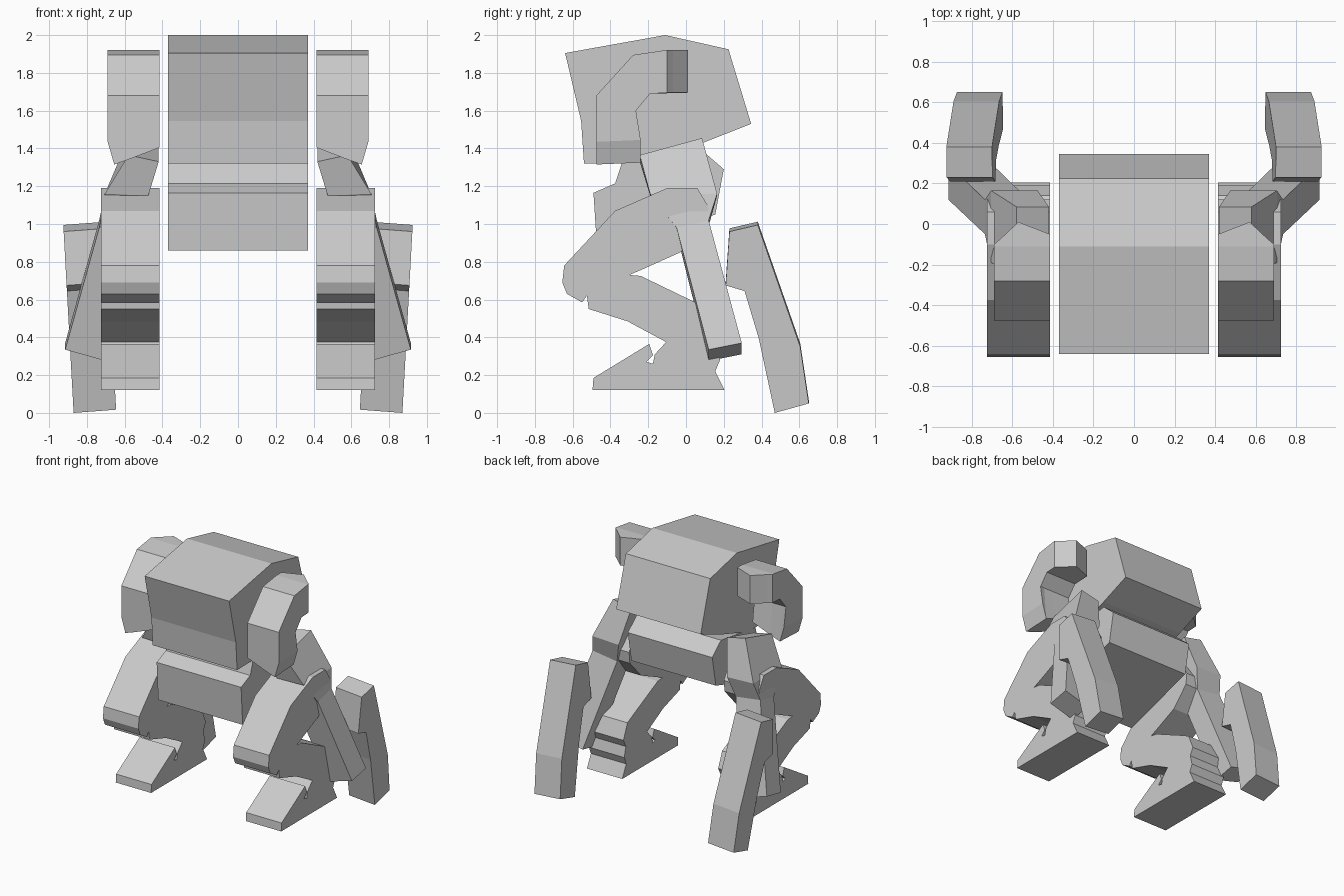
import bpy, bmesh

grey = bpy.data.materials.new("light grey")
grey.diffuse_color = (0.6, 0.6, 0.6, 1)


def loft(name, rings, mirror=False):
    """Skin equal-length rings of 3D points and cap both ends."""
    bm = bmesh.new()
    vs = [[bm.verts.new(p) for p in ring] for ring in rings]
    n = len(rings[0])
    for a, b in zip(vs, vs[1:]):
        for i in range(n):
            j = (i + 1) % n
            bm.faces.new((a[i], a[j], b[j], b[i]))
    caps = [bm.faces.new(vs[0]), bm.faces.new(vs[-1])]
    bmesh.ops.recalc_face_normals(bm, faces=bm.faces)
    bmesh.ops.triangulate(bm, faces=[f for f in caps if n > 4])
    me = bpy.data.meshes.new(name)
    bm.to_mesh(me)
    bm.free()
    me.materials.append(grey)
    ob = bpy.data.objects.new(name, me)
    bpy.context.collection.objects.link(ob)
    if mirror:
        ob.modifiers.new("mirror", 'MIRROR')
    return ob


def slab(name, profile, x0, x1, mirror=False):
    """Extrude a (y, z) profile along x."""
    return loft(name, [[(x, y, z) for y, z in profile] for x in (x0, x1)], mirror)


# Torso and pelvis
slab("torso", [(-0.64, 1.905), (-0.11, 2.0), (0.225, 1.925), (0.345, 1.53),
               (0.09, 1.43), (-0.24, 1.325), (-0.54, 1.32), (-0.555, 1.545)],
     -0.37, 0.37)
slab("pelvis", [(-0.49, 1.165), (-0.375, 1.215), (-0.34, 1.32), (0.09, 1.385),
                (0.20, 1.29), (0.155, 1.05), (-0.47, 0.86)], -0.37, 0.37)

# Crouched leg: thigh, knee, shin and foot in one profile
slab("leg", [(-0.10, 1.19), (0.06, 1.19), (0.12, 1.09), (0.11, 1.0),
             (-0.03, 0.85), (-0.23, 0.76), (-0.30, 0.73), (-0.24, 0.725),
             (0.05, 0.585), (0.14, 0.54), (0.19, 0.42), (0.16, 0.36),
             (0.18, 0.28), (0.155, 0.22), (0.205, 0.12), (-0.495, 0.12),
             (-0.49, 0.185), (-0.195, 0.365), (-0.175, 0.305), (-0.21, 0.27),
             (-0.175, 0.26), (-0.165, 0.31), (-0.105, 0.375), (-0.31, 0.485),
             (-0.515, 0.55), (-0.525, 0.62), (-0.55, 0.585), (-0.63, 0.63),
             (-0.655, 0.69), (-0.645, 0.78), (-0.375, 1.07)],
     0.415, 0.725, True)

# Hooked shoulder, with ridged ends: each layer has its own end positions
layers = [(0.415, 1.405, -0.05), (0.57, 1.345, 0.01),
          (0.655, 1.315, -0.07), (0.69, 1.435, -0.10)]
loft("shoulder", [[(x, y, z) for y, z in
                   [(-0.475, low), (-0.475, 1.68), (-0.28, 1.895), (-0.11, 1.92),
                    (tip, 1.92), (tip, 1.695), (-0.19, 1.69), (-0.265, 1.60),
                    (-0.24, low + 0.01)]]
                  for x, low, tip in layers], True)


# Arm: sections of inner x, outer x, inner z, outer z, front y, back y, rise
def section(xi, xo, zi, zo, yf, yb, rise):
    return [(xi, yf, zi), (xo, yf, zo), (xo, yb, zo + rise), (xi, yb, zi + rise)]


loft("arm", [section(0.42, 0.58, 1.33, 1.365, -0.245, 0.085, 0.09),
             section(0.475, 0.705, 1.15, 1.16, -0.19, 0.165, 0.0),
             section(0.52, 0.735, 0.95, 0.98, -0.05, 0.12, 0.04),
             section(0.70, 0.915, 0.275, 0.335, 0.12, 0.295, 0.035)], True)

# Rear forearm, leaning slightly outward toward the top
rear = [(0.23, 0.965), (0.38, 1.0), (0.605, 0.355), (0.65, 0.055),
        (0.47, 0.005), (0.385, 0.40), (0.31, 0.65), (0.21, 0.68)]
loft("rear_forearm", [[(x + 0.055 * z, y, z + dz) for y, z in rear]
                      for x, dz in ((0.645, 0.012), (0.87, -0.005))], True)
